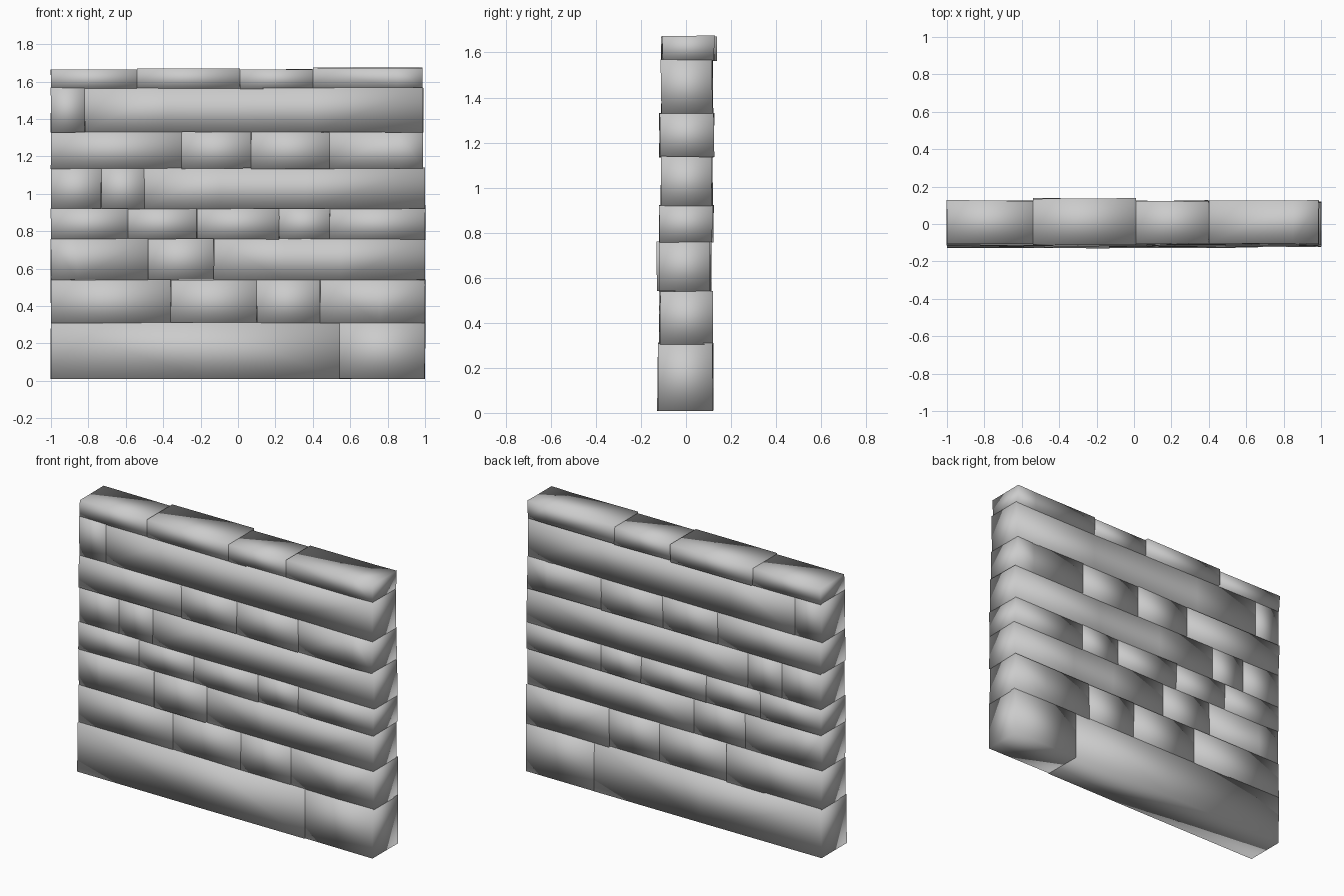
import bpy, bmesh, random

if "Cube" in bpy.data.objects:
    bpy.data.objects.remove(bpy.data.objects["Cube"])

random.seed(4)

# Courses: bottom z, top z, front y, back y, stones (each a list of x stations)
COURSES = [
    (0.01, 0.31, -0.125, 0.12, [[-1, -0.18, 0.54], [0.54, 1]]),
    (0.305, 0.54, -0.117, 0.117, [[-1, -0.36], [-0.36, 0.1], [0.1, 0.44], [0.44, 0.76, 1]]),
    (0.54, 0.76, -0.118, 0.11, [[-1, -0.86, -0.48], [-0.48, -0.13], [-0.13, 0.25, 0.55, 1]]),
    (0.758, 0.92, -0.117, 0.12, [[-1, -0.59], [-0.59, -0.22], [-0.22, 0.22], [0.22, 0.49], [0.49, 1]]),
    (0.918, 1.138, -0.11, 0.115, [[-1, -0.73], [-0.73, -0.5], [-0.5, -0.1, 0.36, 1]]),
    (1.135, 1.33, -0.116, 0.122, [[-1, -0.3], [-0.3, 0.07], [0.07, 0.49], [0.49, 0.86, 0.99]]),
    (1.328, 1.567, -0.11, 0.118, [[-1, -0.82], [-0.82, -0.38, -0.05, 0.4, 0.99]]),
    (1.563, 1.665, -0.106, 0.125, [[-1, -0.54], [-0.54, 0.01], [0.01, 0.4], [0.4, 0.85, 0.985]]),
]
# Individual stones that stand proud: (course, stone) -> front, back, top shift
PROUD = {(2, 1): (-0.012, 0.0, 0.0), (7, 1): (-0.003, 0.011, 0.006),
         (7, 3): (0.0, 0.0, 0.008), (5, 1): (-0.003, 0.003, 0.0)}


def jitter(a):
    return random.uniform(-a, a)


def stone(name, xs, z0, z1, y0, y1):
    """Closed rough block with a four-corner section at every station."""
    bm = bmesh.new()
    rings = []
    for x in xs:
        ring = []
        for y, z in ((y0, z0), (y1, z0), (y1, z1), (y0, z1)):
            ring.append(bm.verts.new((x + jitter(0.002), y + jitter(0.004), z + jitter(0.002))))
        rings.append(ring)
    bm.faces.new(rings[0])
    bm.faces.new(rings[-1][::-1])
    for a, b in zip(rings, rings[1:]):
        for i in range(4):
            j = (i + 1) % 4
            bm.faces.new((a[i], b[i], b[j], a[j]))
    bmesh.ops.recalc_face_normals(bm, faces=bm.faces)
    bmesh.ops.triangulate(bm, faces=bm.faces)
    for f in bm.faces:
        f.smooth = True
    mesh = bpy.data.meshes.new(name)
    bm.to_mesh(mesh)
    bm.free()
    bpy.context.collection.objects.link(bpy.data.objects.new(name, mesh))


# Stack the wall course by course
for c, (z0, z1, y0, y1, stones) in enumerate(COURSES):
    for s, xs in enumerate(stones):
        df, db, dt = PROUD.get((c, s), (0, 0, 0))
        stone(f"stone_course{c + 1}_{s + 1}", xs, z0, z1 + dt, y0 + df, y1 + db)
